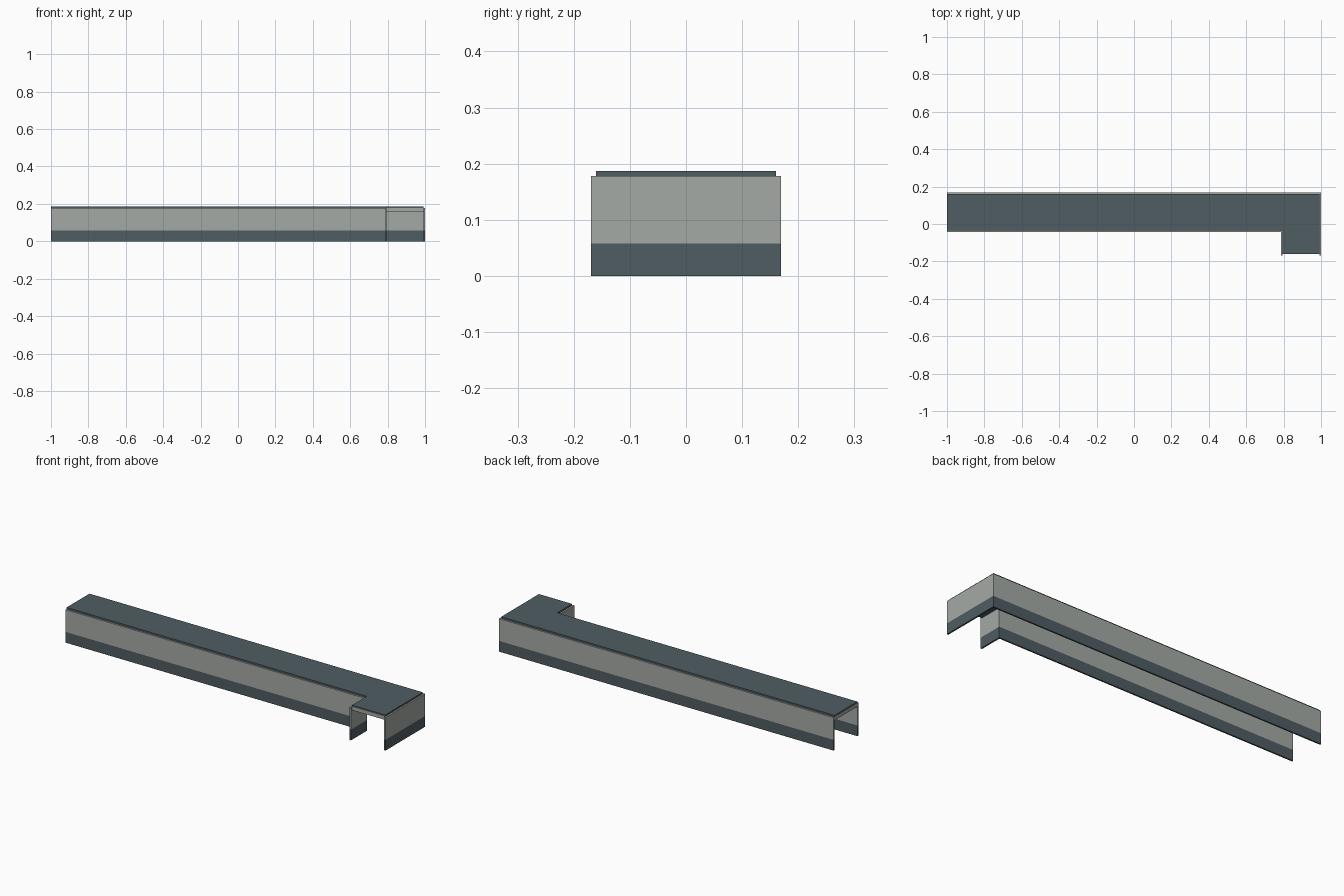
import bpy, bmesh

if "Cube" in bpy.data.objects:
    bpy.data.objects.remove(bpy.data.objects["Cube"], do_unlink=True)


def make_material(name, rgb):
    mat = bpy.data.materials.new(name)
    mat.use_nodes = True
    mat.diffuse_color = (*rgb, 1)
    mat.node_tree.nodes["Principled BSDF"].inputs["Base Color"].default_value = (*rgb, 1)
    return mat


pale = make_material("pale_grey", (0.376, 0.402, 0.381))
slate = make_material("dark_slate", (0.080, 0.110, 0.123))

T = 0.0085                          # wall thickness
X, Y = 1.0, 0.169                   # outer wall faces
IN_X, IN_Y = 0.785, -0.043          # inner wall faces
BAND, CEILING, WALL_TOP, TOP = 0.058, 0.16, 0.178, 0.187


def prism(name, outline, levels, is_dark):
    """Extrude a plan outline through the levels; colour faces by a rule."""
    me = bpy.data.meshes.new(name)
    bm = bmesh.new()
    rings = [[bm.verts.new((x, y, z)) for x, y in outline] for z in levels]
    n = len(outline)
    for low, high in zip(rings, rings[1:]):
        for i in range(n):
            j = (i + 1) % n
            bm.faces.new((low[i], low[j], high[j], high[i]))
    bm.faces.new(rings[0][::-1])
    bm.faces.new(rings[-1])
    bmesh.ops.recalc_face_normals(bm, faces=bm.faces)
    me.materials.append(pale)
    me.materials.append(slate)
    for f in bm.faces:
        f.material_index = int(is_dark(f))
    bm.to_mesh(me)
    bm.free()
    obj = bpy.data.objects.new(name, me)
    bpy.context.collection.objects.link(obj)
    return obj


def corner_wall(name, x, y, inset_x):
    """Long wall along x that turns towards the front at its end."""
    outline = [(-X, y), (x, y), (x, -Y),
               (x + inset_x, -Y), (x + inset_x, y + abs(inset_x) * (1 if inset_x > 0 else -1)),
               (-X, y + inset_x)]
    return prism(name, outline, (0, BAND, WALL_TOP),
                 lambda f: f.calc_center_median().z < BAND)


# Walls with a dark lower band
corner_wall("outer_wall", X, Y, -T)
corner_wall("inner_wall", IN_X, IN_Y, T)

# Roof slab between the walls, dark on top, below and above the wall tops
roof_outline = [(-X, Y - T), (X - T, Y - T), (X - T, -Y + T),
                (IN_X + T, -Y + T), (IN_X + T, IN_Y + T), (-X, IN_Y + T)]
prism("roof_slab", roof_outline, (CEILING, WALL_TOP, TOP),
      lambda f: abs(f.normal.z) > 0.5 or f.calc_center_median().z > WALL_TOP)
